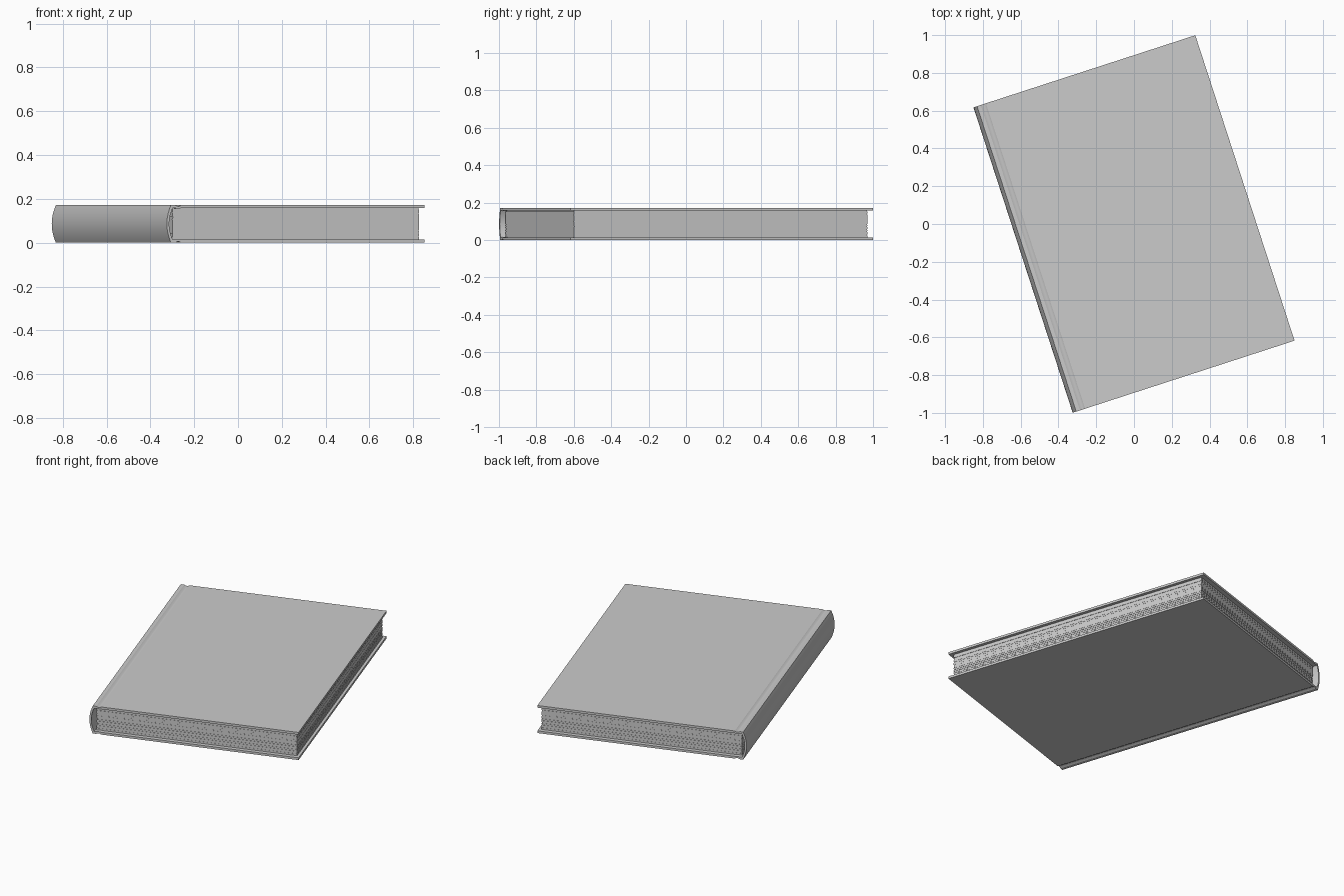
import bpy, math, random

if "Cube" in bpy.data.objects:
    bpy.data.objects.remove(bpy.data.objects["Cube"])

random.seed(4)
TURN = math.radians(18)          # the closed book lies turned on the ground
W, H, T = 1.235, 1.70, 0.172     # cover width, height, total thickness
BOARD = 0.014


def add_mesh(name, verts, faces):
    mesh = bpy.data.meshes.new(name)
    mesh.from_pydata(verts, [], faces)
    mesh.update()
    obj = bpy.data.objects.new(name, mesh)
    bpy.context.collection.objects.link(obj)
    obj.rotation_euler.z = TURN
    return obj


def strip_solid(name, outer, inner, length):
    """Sweep the band between two matching profile lines along the book height."""
    n = len(outer)
    ring = outer + inner[::-1]
    m = len(ring)
    verts = [(u, s * length / 2, z) for s in (-1, 1) for u, z in ring]
    faces = [(i, i + m, (i + 1) % m + m, (i + 1) % m) for i in range(m)]
    for i in range(n - 1):
        a, b, c, d = i, i + 1, m - 2 - i, m - 1 - i
        faces.append((a, b, c, d))
        faces.append((d + m, c + m, b + m, a + m))
    return add_mesh(name, verts, faces)


# Case: lower board, hinge groove, rounded spine, then mirrored upper board
BULGE, EDGE = 0.02, -W / 2 + 0.02
groove = [(-0.548, 0), (-0.554, 0.004), (-0.562, 0.006), (-0.570, 0.004), (-0.577, 0)]
low_out = [(W / 2, 0)] + groove + [(EDGE, 0)]
low_in = [(W / 2, BOARD)] + [(u, BOARD + z * 0.3) for u, z in groove] + [(EDGE + 0.008, BOARD)]


def spine_arc(u0, z0, bulge, steps=14):
    pts = []
    for i in range(1, steps):
        t = i / steps
        pts.append((u0 - bulge * 4 * t * (1 - t), z0 + (T - 2 * z0) * t))
    return pts


def mirrored(pts):
    return [(u, T - z) for u, z in reversed(pts)]


outer = low_out + spine_arc(EDGE, 0, BULGE) + mirrored(low_out)
inner = low_in + spine_arc(EDGE + 0.008, BOARD, BULGE * 0.85) + mirrored(low_in)
cover = strip_solid("cover", outer, inner, H)

# Page block: stacked sheets with slightly uneven edges
SHEETS = 26
Z0, Z1 = BOARD, T - BOARD
step = (Z1 - Z0) / SHEETS
verts, faces = [], []
for i in range(SHEETS):
    j = [random.uniform(0, 0.003) for _ in range(3)]
    u0, u1 = -0.584 + j[0], W / 2 - 0.016 - j[1]
    v = H / 2 - 0.024 - j[2]
    b = len(verts)
    for z in (Z0 + i * step, Z0 + (i + 1) * step):
        verts += [(u0, -v, z), (u1, -v, z), (u1, v, z), (u0, v, z)]
    faces += [(b + k, b + (k + 1) % 4, b + (k + 1) % 4 + 4, b + k + 4) for k in range(4)]
    if i == 0:
        faces.append((b + 3, b + 2, b + 1, b))
    else:   # ledge between neighbouring sheets
        faces += [(b - 4 + k, b - 4 + (k + 1) % 4, b + (k + 1) % 4, b + k) for k in range(4)]
    if i == SHEETS - 1:
        faces.append((b + 4, b + 5, b + 6, b + 7))
pages = add_mesh("pages", verts, faces)

# Consistent normals, smooth spine with crisp board edges
for obj in (cover, pages):
    bpy.ops.object.select_all(action='DESELECT')
    obj.select_set(True)
    bpy.context.view_layer.objects.active = obj
    bpy.ops.object.mode_set(mode='EDIT')
    bpy.ops.mesh.select_all(action='SELECT')
    bpy.ops.mesh.normals_make_consistent(inside=False)
    bpy.ops.object.mode_set(mode='OBJECT')
bpy.ops.object.select_all(action='DESELECT')
cover.select_set(True)
bpy.context.view_layer.objects.active = cover
bpy.ops.object.shade_smooth_by_angle(angle=math.radians(25))
